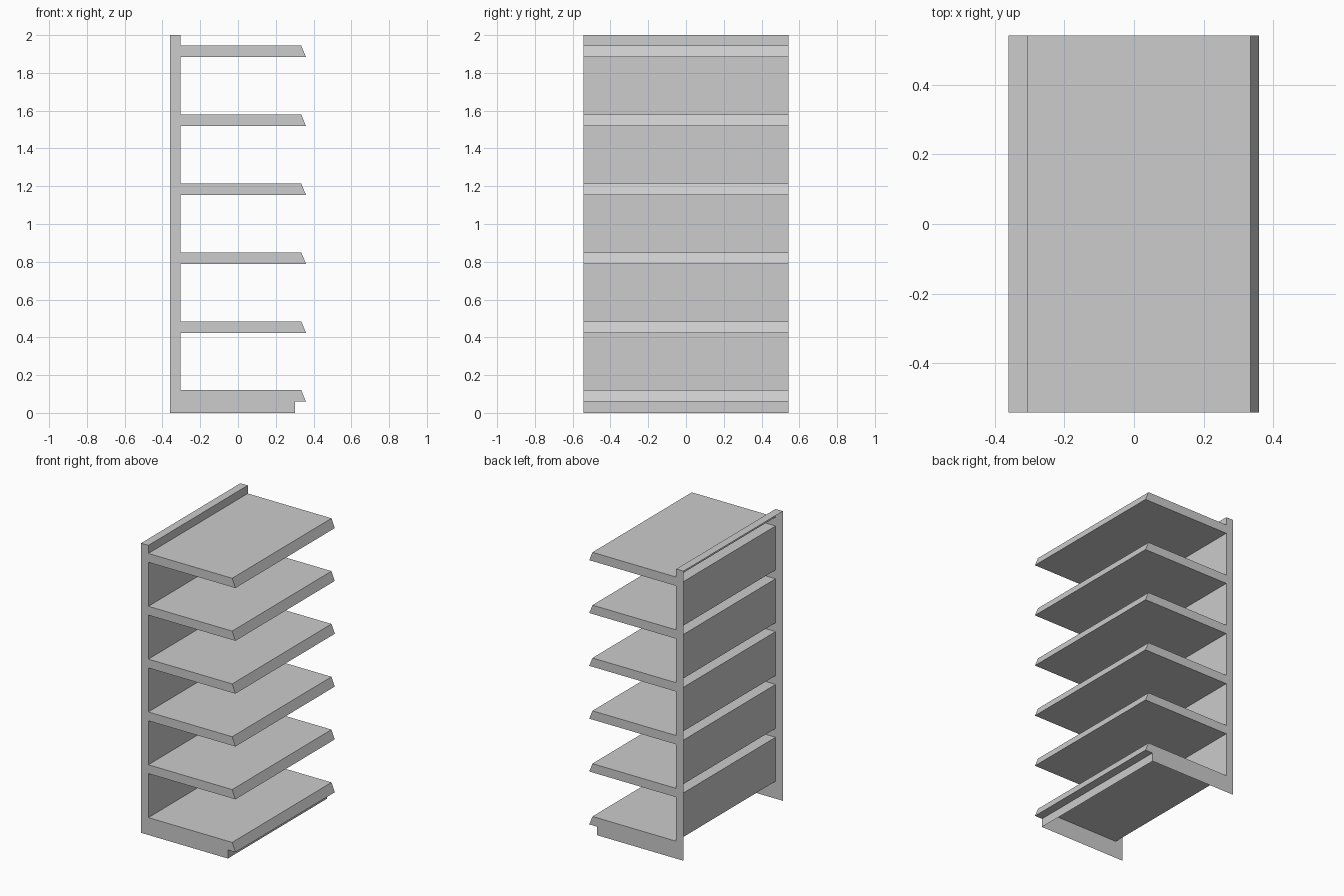
import bpy
import bmesh

if "Cube" in bpy.data.objects:
    bpy.data.objects.remove(bpy.data.objects["Cube"], do_unlink=True)

HEIGHT = 2.0
HALF_DEPTH = 0.542      # half length along y
BACK_X, PANEL_X = -0.361, -0.305
LIP_TOP_X, LIP_X = 0.335, 0.36
BASE_X = 0.302
THICK = 0.061
FIRST_TOP, SPACING, SHELVES = 0.12, 0.3648, 6

# Flat grey paint
grey = bpy.data.materials.new("light_grey")
grey.use_nodes = True
colour = (0.604, 0.604, 0.604, 1.0)
grey.diffuse_color = colour
grey.node_tree.nodes["Principled BSDF"].inputs["Base Color"].default_value = colour

# Comb-shaped end profile (x, z), counter-clockwise from the back foot
profile = [(BACK_X, 0), (BASE_X, 0), (BASE_X, FIRST_TOP - THICK)]
for i in range(SHELVES):
    top = FIRST_TOP + i * SPACING
    if i:
        profile.append((PANEL_X, top - THICK))
    profile += [(LIP_X, top - THICK), (LIP_TOP_X, top), (PANEL_X, top)]
profile += [(PANEL_X, HEIGHT), (BACK_X, HEIGHT)]

# Hollow shelf shell: end caps plus walls, open underneath and at the back
bm = bmesh.new()
front = [bm.verts.new((x, -HALF_DEPTH, z)) for x, z in profile]
back = [bm.verts.new((x, HALF_DEPTH, z)) for x, z in profile]
bm.faces.new(front)
bm.faces.new(back[::-1])
count = len(profile)
for i in range(1, count - 1):
    j = i + 1
    bm.faces.new((front[j], front[i], back[i], back[j]))

mesh = bpy.data.meshes.new("shelf_unit")
bm.to_mesh(mesh)
bm.free()
mesh.materials.append(grey)
shelf_unit = bpy.data.objects.new("shelf_unit", mesh)
bpy.context.collection.objects.link(shelf_unit)
